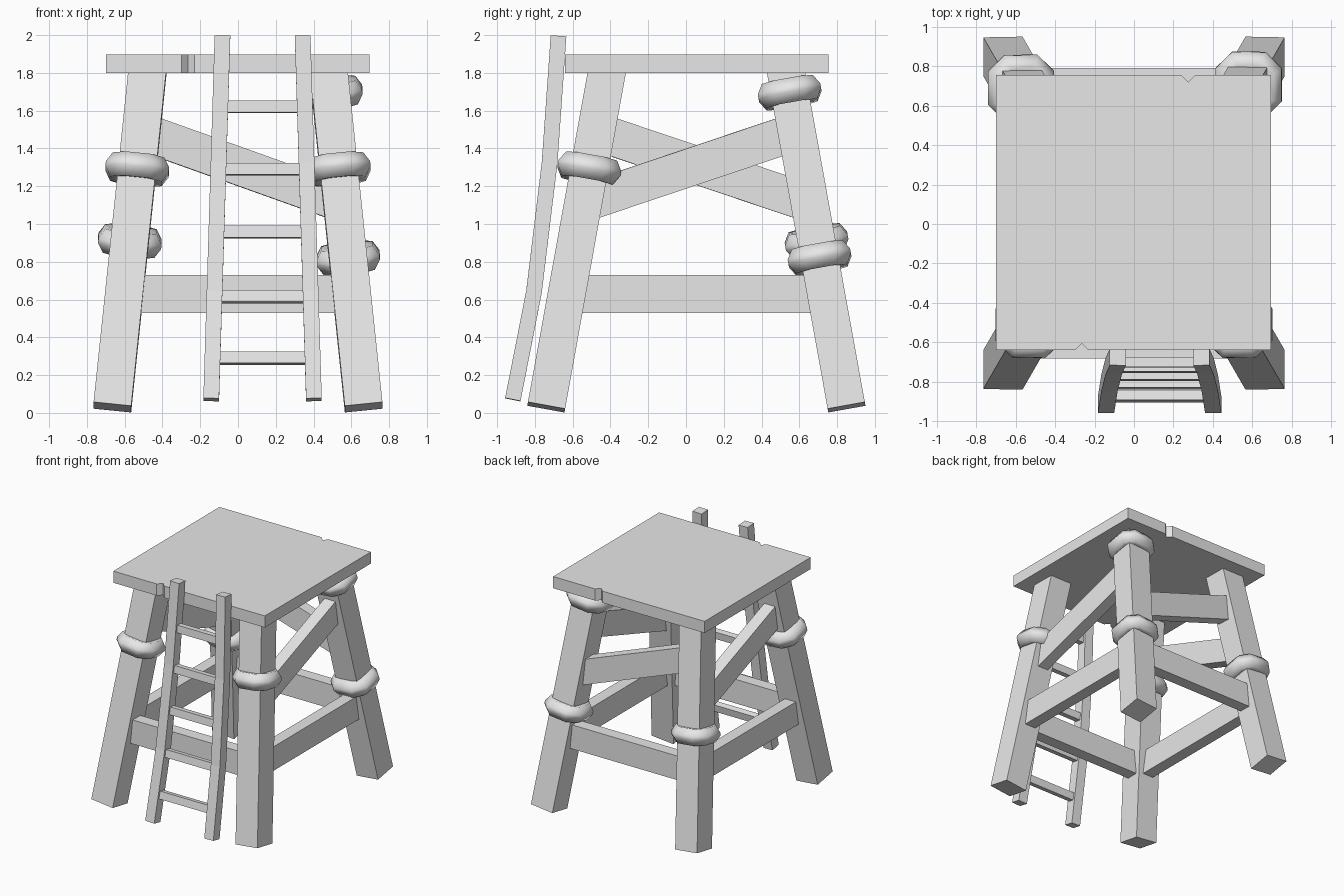
import bpy
import bmesh
from mathutils import Vector

cube = bpy.data.objects.get("Cube")
if cube:
    bpy.data.objects.remove(cube, do_unlink=True)

grey = bpy.data.materials.new("plain_grey")
grey.use_nodes = True
colour = (0.8, 0.8, 0.8, 1)
grey.diffuse_color = colour
grey.node_tree.nodes["Principled BSDF"].inputs["Base Color"].default_value = colour


def loft(name, loops, smooth=False):
    """Skin a stack of matching closed loops and cap both ends."""
    bm = bmesh.new()
    rows = [[bm.verts.new(p) for p in loop] for loop in loops]
    n = len(rows[0])
    for low, high in zip(rows, rows[1:]):
        for i in range(n):
            j = (i + 1) % n
            bm.faces.new((low[i], low[j], high[j], high[i]))
    bm.faces.new(rows[0][::-1])
    bm.faces.new(rows[-1])
    bmesh.ops.recalc_face_normals(bm, faces=bm.faces)
    mesh = bpy.data.meshes.new(name)
    bm.to_mesh(mesh)
    bm.free()
    mesh.materials.append(grey)
    for face in mesh.polygons:
        face.use_smooth = smooth
    obj = bpy.data.objects.new(name, mesh)
    bpy.context.collection.objects.link(obj)
    return obj


def axes(direction, hint):
    """Two unit directions square to an axis, the first closest to hint."""
    d = direction.normalized()
    side = (hint - d * hint.dot(d)).normalized()
    return side, d.cross(side)


def section(centre, u, v, w, h):
    return [centre + u * (a * w / 2) + v * (b * h / 2)
            for a, b in ((-1, -1), (1, -1), (1, 1), (-1, 1))]


def beam(name, a, b, w, h, hint):
    u, v = axes(b - a, hint)
    loft(name, [section(p, u, v, w, h) for p in (a, b)])


X, Z = Vector((1, 0, 0)), Vector((0, 0, 1))
MID_Y = 0.055


def leg_point(sx, sy, z):
    """Centre line of a leaning leg at height z."""
    t = (z - 0.03) / 1.77
    return Vector((sx * (0.665 - 0.185 * t), MID_Y + sy * (0.795 - 0.32 * t), z))


# Platform with a small notch in the front and back edges
x0, x1, y0, y1 = -0.70, 0.695, -0.64, 0.755
outline = [(x0, y0), (-0.30, y0), (-0.265, y0 + 0.035), (-0.23, y0), (x1, y0),
           (x1, y1), (0.31, y1), (0.275, y1 - 0.035), (0.24, y1), (x0, y1)]
loft("platform", [[Vector((x, y, z)) for x, y in outline] for z in (1.8, 1.897)])

# Legs
corners = {"front_right": (-1, -1), "front_left": (1, -1),
           "back_right": (-1, 1), "back_left": (1, 1)}
for label, (sx, sy) in corners.items():
    beam(label + "_leg", leg_point(sx, sy, 0.03), leg_point(sx, sy, 1.83), 0.2, 0.2, X)


# Rope bindings: bulging eight-sided collars around the legs
def collar(name, corner, z):
    sx, sy = corners[corner]
    c = leg_point(sx, sy, z)
    d = (leg_point(sx, sy, z + 1) - c).normalized()
    u, v = axes(d, X)
    big, small = 1, 0.5
    octagon = [(big, -small), (big, small), (small, big), (-small, big),
               (-big, small), (-big, -small), (-small, -big), (small, -big)]
    profile = [(0.1, -0.06), (0.137, -0.065), (0.168, -0.012),
               (0.168, 0.012), (0.137, 0.065), (0.1, 0.06)]
    loft(name, [[c + d * h + (u * a + v * b) * r for a, b in octagon]
                for r, h in profile], smooth=True)


collar("front_right_binding", "front_right", 1.29)
collar("front_left_binding", "front_left", 1.29)
collar("back_right_binding", "back_right", 0.91)
collar("back_left_lower_binding", "back_left", 0.82)
collar("back_left_upper_binding", "back_left", 1.695)

# Low horizontal rails on all four sides
sides = {"front": ("front_right", "front_left"), "back": ("back_right", "back_left"),
         "left": ("front_left", "back_left"), "right": ("front_right", "back_right")}
for label, (a, b) in sides.items():
    beam(label + "_rail", leg_point(*corners[a], 0.63), leg_point(*corners[b], 0.63),
         0.2, 0.1, Z)

# Diagonal braces, each from a low leg point to a high one
for label, low, high in (("left", "front_left", "back_left"),
                         ("right", "back_right", "front_right"),
                         ("back", "back_left", "back_right")):
    beam(label + "_brace", leg_point(*corners[low], 1.11),
         leg_point(*corners[high], 1.49), 0.2, 0.1, Z)

# Ladder: two bowed rails that spread towards the ground
bow = [(0.07, -0.917), (0.64, -0.805), (1.325, -0.722), (1.995, -0.675)]


def ladder_point(side, z):
    for (za, ya), (zb, yb) in zip(bow, bow[1:]):
        if z <= zb:
            break
    y = ya + (yb - ya) * (z - za) / (zb - za)
    return Vector((0.13 + side * (0.274 - 0.031 * z), y, z))


for label, side in (("left", 1), ("right", -1)):
    points = [ladder_point(side, z) for z, _ in bow]
    loops = []
    for i, p in enumerate(points):
        along = points[min(i + 1, len(points) - 1)] - points[max(i - 1, 0)]
        loops.append(section(p, *axes(along, X), 0.083, 0.083))
    loft("ladder_" + label + "_rail", loops)

# Rungs
for i, z in enumerate((0.29, 0.615, 0.957, 1.29, 1.62)):
    slope = ladder_point(1, z + 0.05) - ladder_point(1, z - 0.05)
    beam(f"ladder_rung_{i + 1}", ladder_point(-1, z), ladder_point(1, z), 0.062, 0.05,
         Vector((0, slope.y, slope.z)))
